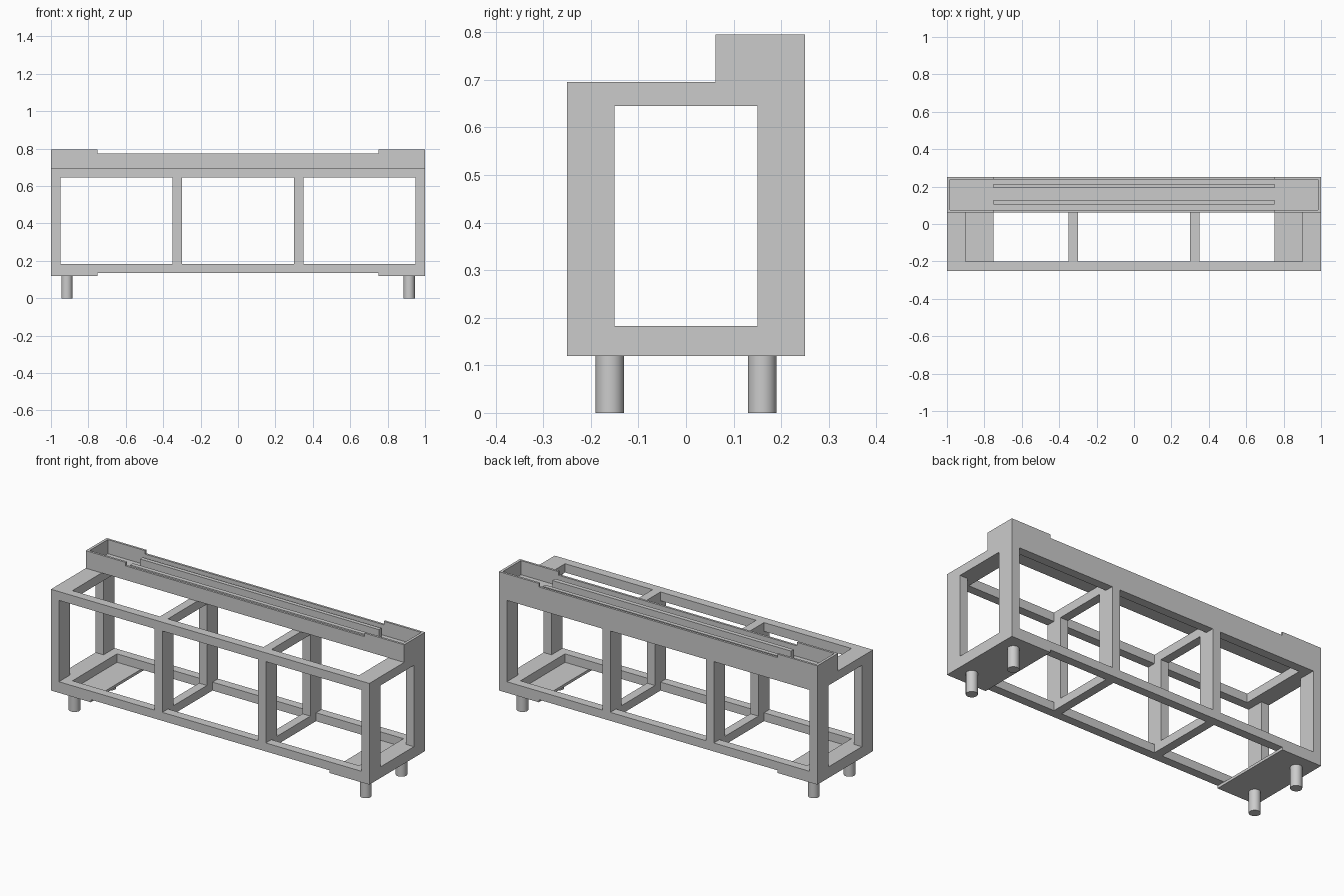
import bpy, bmesh
from mathutils import Matrix, Vector

if "Cube" in bpy.data.objects:
    bpy.data.objects.remove(bpy.data.objects["Cube"])


def box(bm, x0, x1, y0, y1, z0, z1):
    size = Matrix.Diagonal((x1 - x0, y1 - y0, z1 - z0, 1))
    mid = Matrix.Translation(((x0 + x1) / 2, (y0 + y1) / 2, (z0 + z1) / 2))
    bmesh.ops.create_cube(bm, size=1, matrix=mid @ size)


def make(name, boxes):
    bm = bmesh.new()
    for b in boxes:
        box(bm, *b)
    me = bpy.data.meshes.new(name)
    bm.to_mesh(me)
    bm.free()
    ob = bpy.data.objects.new(name, me)
    bpy.context.collection.objects.link(ob)
    return ob


def profile_panel(name, points, y0, y1):
    """Extrude an x-z outline along y."""
    bm = bmesh.new()
    face = bm.faces.new([bm.verts.new((x, y0, z)) for x, z in points])
    ext = bmesh.ops.extrude_face_region(bm, geom=[face])
    verts = [v for v in ext["geom"] if isinstance(v, bmesh.types.BMVert)]
    bmesh.ops.translate(bm, verts=verts, vec=Vector((0, y1 - y0, 0)))
    bmesh.ops.recalc_face_normals(bm, faces=bm.faces)
    me = bpy.data.meshes.new(name)
    bm.to_mesh(me)
    bm.free()
    ob = bpy.data.objects.new(name, me)
    bpy.context.collection.objects.link(ob)


# Main levels
LOW, LOW_TOP, UP, UP_TOP = 0.135, 0.183, 0.645, 0.695

# Lower and upper rectangular frames with two cross rails each
for name, z0, z1 in (("lower_frame", LOW, LOW_TOP), ("upper_frame", UP, UP_TOP)):
    make(name, [
        (-1, 1, -0.25, -0.20, z0, z1), (-1, 1, 0.20, 0.25, z0, z1),
        (-1, -0.9, -0.2, 0.2, z0, z1), (0.9, 1, -0.2, 0.2, z0, z1),
        (-0.35, -0.3, -0.2, 0.2, z0, z1), (0.3, 0.35, -0.2, 0.2, z0, z1)])

# Posts: front and back, at the ends and at the dividers
for side, y0 in (("front", -0.25), ("back", 0.15)):
    make(side + "_posts", [(x, x + 0.05, y0, y0 + 0.1, LOW_TOP, UP)
                           for x in (-1, -0.35, 0.3, 0.95)])

# Foot plates under each end, with two round legs
for side, s in (("left", -1), ("right", 1)):
    xs = sorted((0.75 * s, s))
    make(side + "_foot_plate", [(xs[0], xs[1], -0.25, 0.25, 0.12, LOW)])
    for end, y in (("front", -0.16), ("back", 0.16)):
        bpy.ops.mesh.primitive_cylinder_add(vertices=32, radius=0.03, depth=0.12,
                                            location=(0.915 * s, y, 0.06))
        leg = bpy.context.object
        leg.name = f"{side}_{end}_leg"
        bpy.ops.object.shade_smooth_by_angle()

# Top tray: notched long walls, end walls and floor
T = 0.0125
outline = [(-1, UP_TOP), (1, UP_TOP), (1, 0.795), (0.75, 0.795), (0.75, 0.775),
           (-0.75, 0.775), (-0.75, 0.795), (-1, 0.795)]
profile_panel("tray_front_wall", outline, 0.0625, 0.0625 + T)
profile_panel("tray_back_wall", outline, 0.25 - T, 0.25)
make("tray_end_walls", [(-1, -1 + T + 0.003, 0.075, 0.2375, UP_TOP, 0.795),
                        (1 - T - 0.003, 1, 0.075, 0.2375, UP_TOP, 0.795)])
make("tray_floor", [(-0.9845, 0.9845, 0.075, 0.2375, UP_TOP, 0.715)])

# Long bars inside the tray
make("tray_bars", [(-0.75, 0.75, 0.103, 0.128, 0.715, 0.765),
                   (-0.75, 0.75, 0.192, 0.215, 0.715, 0.765)])
